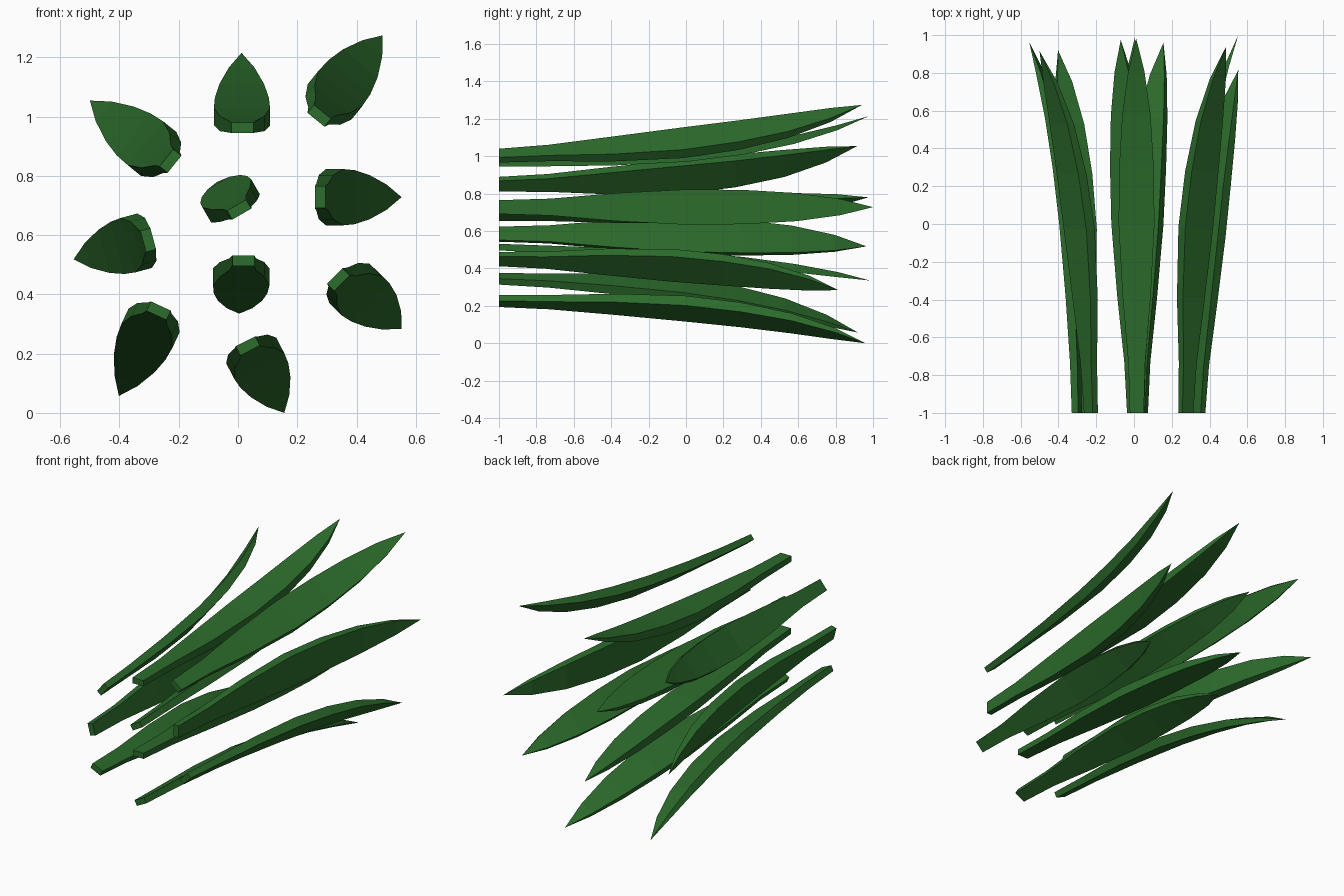
import bpy, bmesh
from math import radians, cos, sin
from mathutils import Vector

if "Cube" in bpy.data.objects:
    bpy.data.objects.remove(bpy.data.objects["Cube"])

mat = bpy.data.materials.new("leaf_green")
mat.diffuse_color = (0.025, 0.15, 0.025, 1)
mat.use_nodes = True
mat.node_tree.nodes["Principled BSDF"].inputs["Base Color"].default_value = mat.diffuse_color

# Stations along a leaf: y, half width, thickness, bend towards the inner face
STATIONS = [
    (-1.00, 0.037, 0.035, 0.000),
    (-0.73, 0.045, 0.040, 0.000),
    (-0.38, 0.075, 0.050, 0.005),
    (0.00, 0.095, 0.058, 0.025),
    (0.30, 0.091, 0.056, 0.062),
    (0.57, 0.075, 0.045, 0.116),
    (0.80, 0.043, 0.027, 0.185),
]
TIP_Y, TIP_BEND = 0.97, 0.253


def leaf(name, base, tip, angle, curl=0.88):
    """Loft a flat tapered blade from base (x, z) at y=-1 to a pointed tip (x, y, z)."""
    a = radians(angle)
    bend = Vector((cos(a), 0, sin(a)))
    side = Vector((sin(a), 0, -cos(a)))
    origin = Vector((base[0], 0, base[1]))
    delta = Vector((tip[0], 0, tip[2])) - origin
    tilt = delta.dot(bend) - curl * TIP_BEND
    skew = delta.dot(side)
    bm = bmesh.new()
    rings = []
    for y, w, th, b in STATIONS:
        t = (y + 1) / (TIP_Y + 1)
        c = origin + bend * (curl * b + tilt * t) + side * skew * t
        c.y = -1 + t * (tip[1] + 1)
        rings.append([bm.verts.new(c + side * w * i + bend * th * 0.5 * j)
                      for i, j in ((-1, -1), (1, -1), (1, 1), (-1, 1))])
    point = bm.verts.new(tip)
    bm.faces.new(rings[0])
    for r, s in zip(rings, rings[1:]):
        for k in range(4):
            n = (k + 1) % 4
            bm.faces.new((r[k], r[n], s[n], s[k]))
    for k in range(4):
        bm.faces.new((rings[-1][k], rings[-1][(k + 1) % 4], point))
    bmesh.ops.recalc_face_normals(bm, faces=bm.faces)
    me = bpy.data.meshes.new(name)
    bm.to_mesh(me)
    bm.free()
    me.materials.append(mat)
    bpy.context.collection.objects.link(bpy.data.objects.new(name, me))


# One leaf in the middle, the rest in a ring bending outwards
leaf("leaf_top", (0.015, 0.962), (0.012, 0.98, 1.215), 90)
leaf("leaf_upper_right", (0.274, 1.003), (0.488, 0.94, 1.274), 51, 0.85)
leaf("leaf_right", (0.277, 0.728), (0.552, 1.0, 0.728), 0)
leaf("leaf_lower_right", (0.339, 0.45), (0.552, 0.815, 0.284), -45, 0.7)
leaf("leaf_lower_middle", (0.018, 0.514), (0.004, 0.985, 0.335), -90, 0.35)
leaf("leaf_bottom", (0.033, 0.226), (0.156, 0.96, 0.0), -63, 0.8)
leaf("leaf_lower_left", (-0.268, 0.345), (-0.402, 0.92, 0.057), -115, 0.93)
leaf("leaf_left", (-0.303, 0.583), (-0.555, 0.965, 0.518), 195)
leaf("leaf_upper_left", (-0.228, 0.850), (-0.50, 0.915, 1.054), 141, 0.95)
leaf("leaf_middle", (0.004, 0.686), (-0.07, 0.975, 0.78), 120, 0.2)
